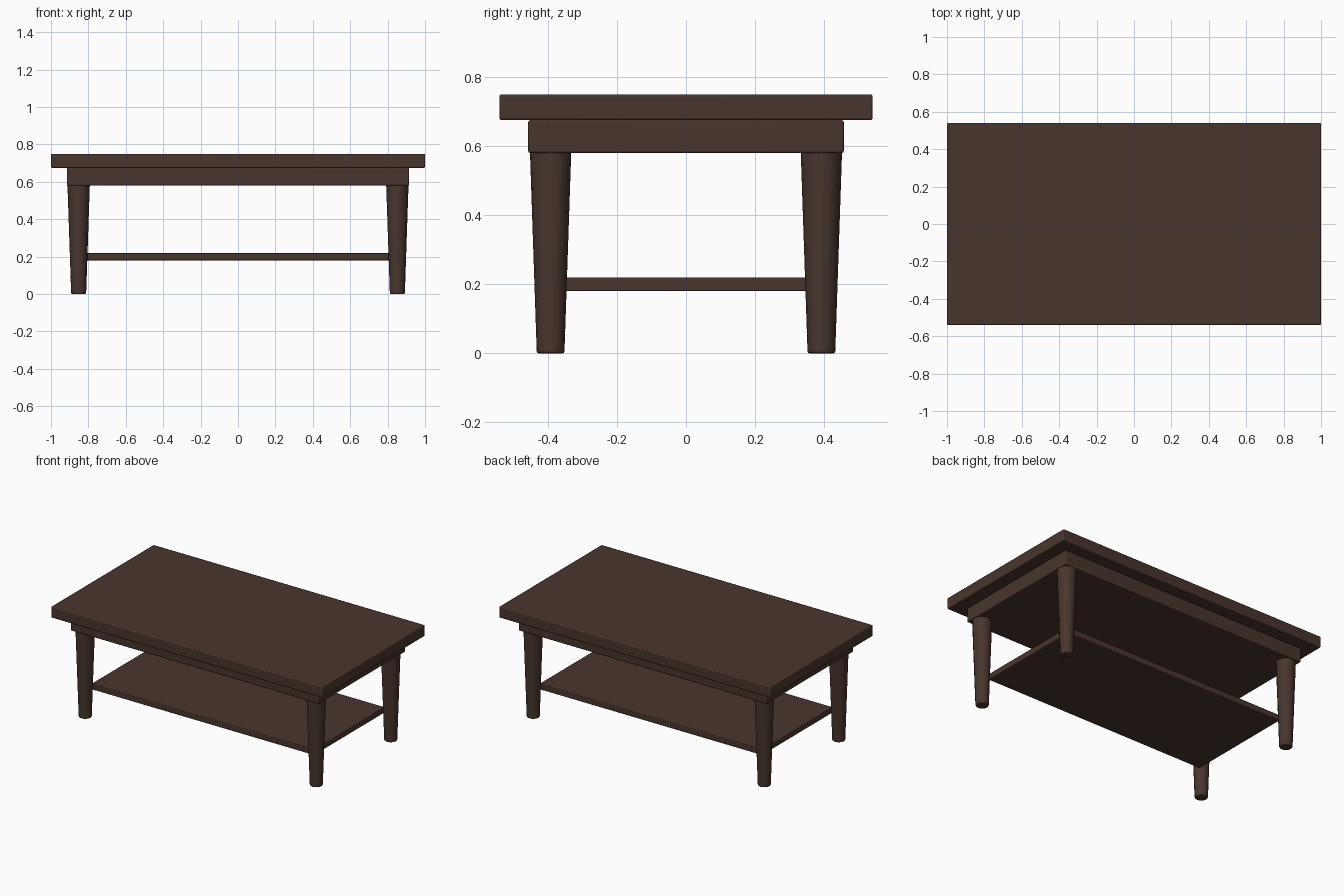
import bpy

if "Cube" in bpy.data.objects:
    bpy.data.objects.remove(bpy.data.objects["Cube"])

wood = bpy.data.materials.new("dark brown wood")
wood.diffuse_color = (0.066, 0.036, 0.027, 1)
wood.use_nodes = True
wood.node_tree.nodes["Principled BSDF"].inputs["Base Color"].default_value = wood.diffuse_color


def finish(obj, name, bevel, segments=2):
    """Name, colour, soften the edges and shade a part."""
    obj.name = name
    obj.data.materials.append(wood)
    mod = obj.modifiers.new("soft edges", 'BEVEL')
    mod.width = bevel
    mod.segments = segments
    mod.limit_method = 'ANGLE'
    mod.angle_limit = 0.9
    bpy.ops.object.shade_smooth_by_angle(angle=0.55)


def slab(name, half_x, half_y, z0, z1, bevel):
    """Flat board centred on the origin between two heights."""
    bpy.ops.mesh.primitive_cube_add(size=2, location=(0, 0, (z0 + z1) / 2))
    obj = bpy.context.object
    obj.scale = (half_x, half_y, (z1 - z0) / 2)
    bpy.ops.object.transform_apply(location=False, rotation=False, scale=True)
    finish(obj, name, bevel)


# Boards: table top, apron block and lower shelf
slab("table_top", 1.0, 0.54, 0.675, 0.75, 0.006)
slab("apron", 0.915, 0.457, 0.58, 0.675, 0.006)
slab("lower_shelf", 0.82, 0.37, 0.18, 0.22, 0.004)

# Four round legs, tapering toward the floor
for side, sx in (("left", -1), ("right", 1)):
    for end, sy in (("front", -1), ("back", 1)):
        bpy.ops.mesh.primitive_cone_add(vertices=16, radius1=0.04, radius2=0.06,
                                        depth=0.59,
                                        location=(sx * 0.852, sy * 0.392, 0.295))
        finish(bpy.context.object, f"{end}_{side}_leg", 0.006)
